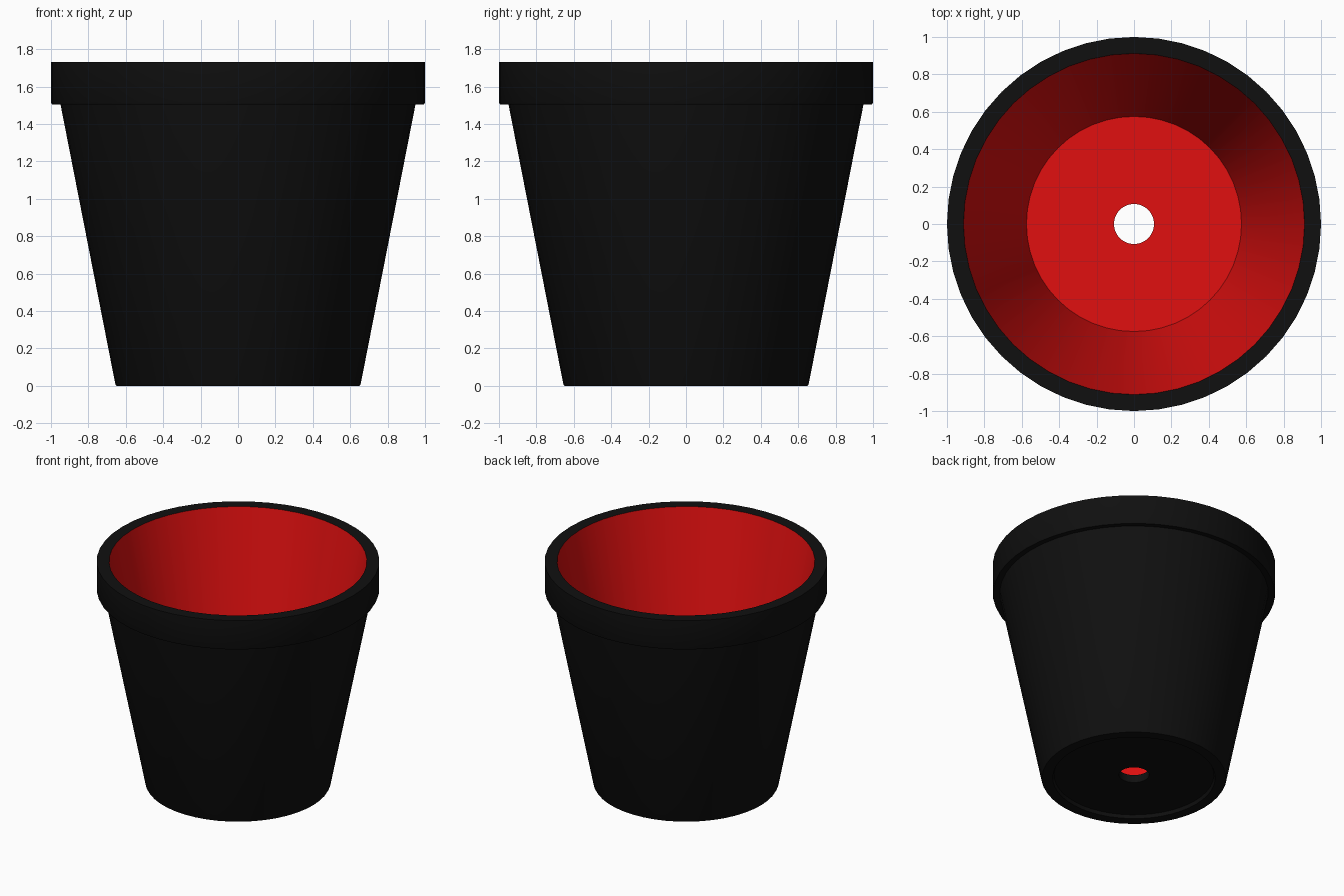
import bpy, bmesh, math

if "Cube" in bpy.data.objects:
    bpy.data.objects.remove(bpy.data.objects["Cube"])

SIDES = 48

def material(name, rgb):
    m = bpy.data.materials.new(name)
    m.diffuse_color = (*rgb, 1)
    m.use_nodes = True
    m.node_tree.nodes["Principled BSDF"].inputs["Base Color"].default_value = m.diffuse_color
    return m

black = material("black_glaze", (0.005, 0.005, 0.005))
red = material("red_lining", (0.75, 0.005, 0.005))

# Closed (radius, z) profile; the flag marks the segment to the next point as red lining
profile = [
    (0.107, 0.025, 0), (0.565, 0.025, 0), (0.575, 0.0, 0),    # recessed underside
    (0.65, 0.0, 0), (0.656, 0.01, 0), (0.95, 1.51, 0),        # foot and outer wall
    (0.995, 1.505, 0), (1.0, 1.515, 0), (1.0, 1.732, 0),      # collar
    (0.912, 1.732, 1), (0.575, 0.085, 1), (0.107, 0.085, 0),  # lining, floor, drain hole
]

# Revolve the profile into a single watertight pot
bm = bmesh.new()
rings = []
for r, z, _ in profile:
    rings.append([bm.verts.new((r * math.cos(a), r * math.sin(a), z))
                  for a in (2 * math.pi * i / SIDES for i in range(SIDES))])
for k, (_, _, lining) in enumerate(profile):
    lo, hi = rings[k], rings[(k + 1) % len(rings)]
    for i in range(SIDES):
        j = (i + 1) % SIDES
        bm.faces.new((lo[i], lo[j], hi[j], hi[i])).material_index = lining
bmesh.ops.recalc_face_normals(bm, faces=bm.faces[:])

mesh = bpy.data.meshes.new("flower_pot")
bm.to_mesh(mesh)
bm.free()
mesh.materials.append(black)
mesh.materials.append(red)

pot = bpy.data.objects.new("flower_pot", mesh)
bpy.context.collection.objects.link(pot)
bpy.context.view_layer.objects.active = pot
pot.select_set(True)
bpy.ops.object.shade_smooth_by_angle(angle=math.radians(30))
